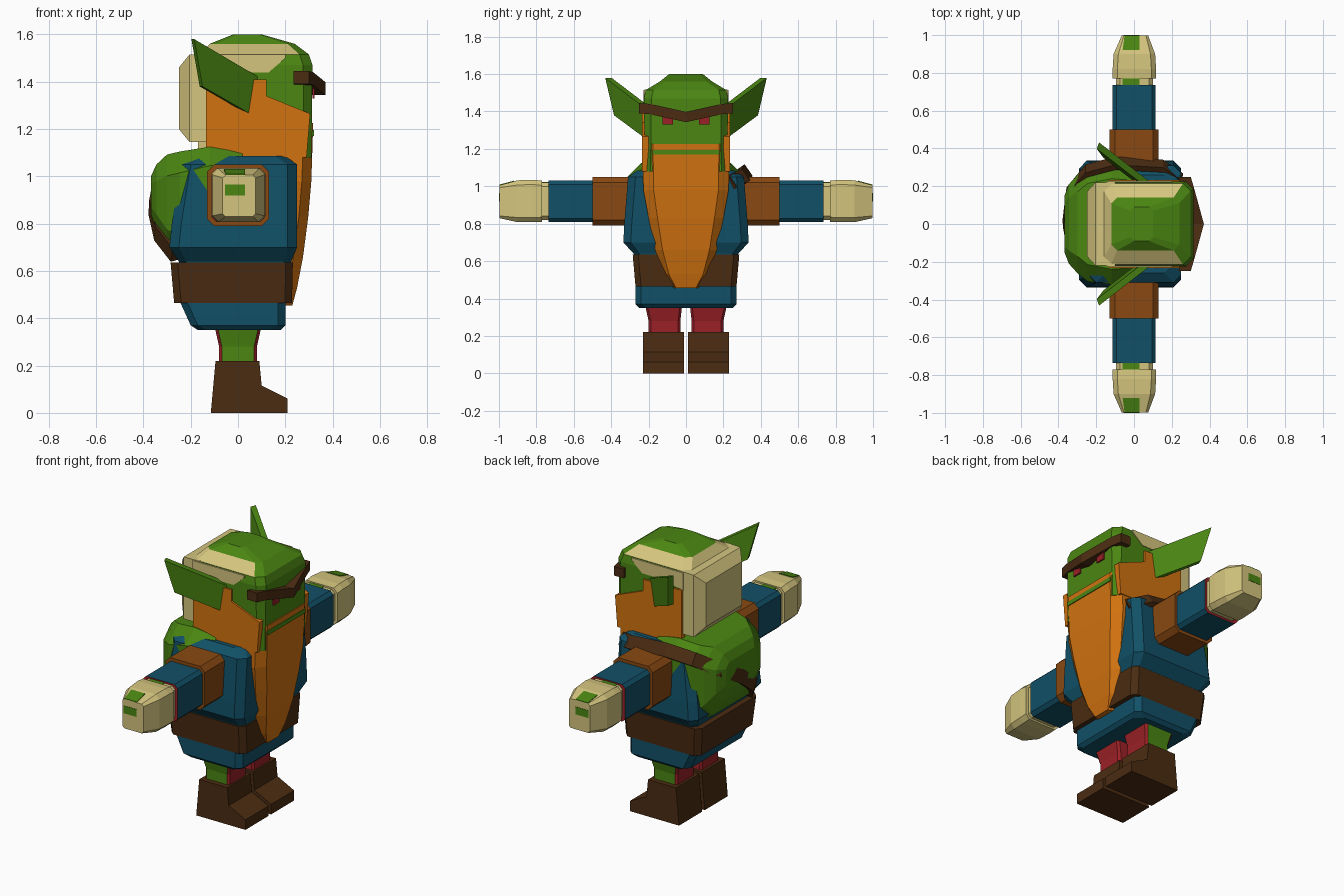
import bpy, bmesh
from mathutils import Vector

if "Cube" in bpy.data.objects:
    bpy.data.objects.remove(bpy.data.objects["Cube"])

COL = {
    "green": (.07, .24, .006), "orange": (.64, .17, .005), "beige": (.66, .56, .21),
    "blue": (.0056, .08, .135), "dark_brown": (.07, .025, .006),
    "leather": (.25, .066, .006), "red": (.33, .015, .02),
}
MAT = {}
for n, c in COL.items():
    MAT[n] = bpy.data.materials.new(n)
    MAT[n].diffuse_color = (*c, 1)


def build(name, rings, mats, rule=None):
    """Skin a list of equal-length rings, cap both ends."""
    bm = bmesh.new()
    vs = [[bm.verts.new(p) for p in r] for r in rings]
    k = len(rings[0])
    for a, b in zip(vs, vs[1:]):
        for i in range(k):
            bm.faces.new((a[i], a[(i + 1) % k], b[(i + 1) % k], b[i]))
    bm.faces.new(vs[0])
    bm.faces.new(vs[-1])
    bmesh.ops.recalc_face_normals(bm, faces=bm.faces)
    bm.normal_update()
    if rule:
        for f in bm.faces:
            f.material_index = int(rule(f.calc_center_median(), f.normal))
    me = bpy.data.meshes.new(name)
    bm.to_mesh(me)
    bm.free()
    for m in mats.split():
        me.materials.append(MAT[m])
    ob = bpy.data.objects.new(name, me)
    bpy.context.collection.objects.link(ob)
    return ob


def loft(name, axis, rows, mats, rule=None, s=1):
    """Rows of (position, a0, a1, b0, b1, chamfer) along an axis; s mirrors in y."""
    rings = []
    for t, a0, a1, b0, b1, c in rows:
        if c:
            q = [(a0 + c, b0), (a1 - c, b0), (a1, b0 + c), (a1, b1 - c),
                 (a1 - c, b1), (a0 + c, b1), (a0, b1 - c), (a0, b0 + c)]
        else:
            q = [(a0, b0), (a1, b0), (a1, b1), (a0, b1)]
        put = {"x": lambda a, b: (t, s * a, b), "y": lambda a, b: (a, s * t, b),
               "z": lambda a, b: (a, s * b, t)}[axis]
        rings.append([put(a, b) for a, b in q])
    return build(name, rings, mats, rule)


def slab(name, prof, y0, y1, mat, s=1):
    """Extrude an x-z profile between two y positions."""
    return build(name, [[(x, s * y, z) for x, z in prof] for y in (y0, y1)], mat)


# Torso, skirt and belt
loft("skirt", "z", [(.35, -.17, .18, -.25, .25, .04), (.37, -.2, .2, -.27, .27, .03),
                    (.48, -.25, .2, -.27, .27, .03)], "blue")
loft("belt", "z", [(.465, -.27, .228, -.27, .27, .03),
                   (.635, -.285, .232, -.285, .285, .03)], "dark_brown")
loft("torso", "z", [(.6, -.25, .22, -.27, .27, .03), (.64, -.25, .225, -.28, .28, .03),
                    (.7, -.29, .25, -.335, .335, .04), (.8, -.28, .25, -.33, .33, .04),
                    (1.05, -.24, .25, -.31, .31, .04), (1.085, -.19, .2, -.26, .26, .04)], "blue")

# Back bag with diagonal strap
loft("back_bag", "x", [(-.368, -.15, .15, .84, 1.0, .03), (-.345, -.21, .21, .77, 1.05, .07),
                       (-.3, -.26, .26, .685, 1.092, .09), (-.245, -.305, .305, .66, 1.105, .09),
                       (-.12, -.32, .32, .69, 1.125, .08), (.02, -.28, .28, .75, 1.1, .05)], "green")
path = [Vector(p) for p in [(.25, .24, 1.02), (.15, .31, 1.055), (-.1, .325, 1.08),
                            (-.25, .285, 1.05), (-.345, .17, .97), (-.365, .0, .87),
                            (-.34, -.15, .76), (-.27, -.24, .67)]]
rings = []
for i, p in enumerate(path):
    t = (path[min(i + 1, 7)] - path[max(i - 1, 0)]).normalized()
    n = p - Vector((0, 0, .85))
    n = (n - t * n.dot(t)).normalized()
    w = t.cross(n) * .038
    rings.append([p + w - n * .02, p + w + n * .012, p - w + n * .012, p - w - n * .02])
build("shoulder_strap", rings, "dark_brown")

# Head, hair block at the back, beard
loft("head", "z", [(1.08, -.12, .31, -.22, .22, .03), (1.47, -.15, .315, -.225, .225, .04),
                   (1.515, -.16, .3, -.215, .215, .04), (1.56, -.12, .24, -.14, .14, .03),
                   (1.6, -.02, .1, -.09, .09, .02)], "green beige",
     lambda c, n: 1.52 < c.z < 1.55 and n.x < .3)
loft("back_hair", "x", [(-.25, -.17, .17, 1.2, 1.46, 0), (-.205, -.22, .22, 1.145, 1.515, 0),
                        (-.1, -.222, .222, 1.145, 1.518, 0)], "beige")
loft("neck", "z", [(1.05, -.17, .1, -.15, .15, 0), (1.16, -.17, .1, -.15, .15, 0)], "beige")
rings = []
for z, x, h in [(1.225, .318, .232), (.98, .31, .228), (.83, .297, .2), (.66, .275, .165),
                (.53, .25, .12), (.455, .23, .07)]:
    rings.append([(.2, -h, z), (x - .04, -h, z), (x, -h * .76, z),
                  (x, h * .76, z), (x - .04, h, z), (.2, h, z)])
build("beard", rings, "orange")
loft("lower_lip", "z", [(z, .312, .321, -.18, .18, 0) for z in (1.17, 1.195)], "green")

# Brow: one bent bar
build("brow", [[(x - .065, y, z), (x, y, z), (x, y, z + .055), (x - .065, y, z + .055)]
               for x, y, z in [(.3, -.25, 1.39), (.318, -.19, 1.385), (.37, 0, 1.343),
                               (.318, .19, 1.385), (.3, .25, 1.39)]], "dark_brown")

for s, side in ((-1, "right"), (1, "left")):
    # Side whiskers and hair band
    slab(side + "_whisker", [(-.135, 1.08), (.29, 1.08), (.305, 1.265), (.12, 1.34),
                             (.12, 1.41), (-.135, 1.41)], .2, .234, "orange", s)
    slab(side + "_hair_band", [(-.14, 1.41), (.0, 1.44), (.13, 1.44), (.2, 1.5),
                               (.2, 1.514), (-.14, 1.514)], .221, .228, "beige", s)
    # Eye plate
    loft(side + "_eye", "x", [(x, .07, .125, 1.33, 1.38, 0) for x in (.315, .324)], "red", s=s)
    # Ear
    outer = [Vector(p) for p in [(-.185, .432, 1.58), (.095, .215, 1.415),
                                 (.05, .23, 1.265), (-.15, .385, 1.38)]]
    d = Vector((-.012, -.034, 0))
    build(side + "_ear", [[(p.x, s * p.y, p.z) for p in r]
                          for r in (outer, [p + d for p in outer])], "green")
    # Arm: shoulder cuff, sleeve, wrist, fist
    loft(side + "_shoulder_cuff", "y", [(.28, -.13, .13, .79, 1.05, .03),
                                        (.5, -.13, .13, .79, 1.05, .03)], "leather", s=s)
    loft(side + "_sleeve", "y", [(.45, -.113, .115, .808, 1.03, .02),
                                 (.735, -.113, .115, .808, 1.03, .02)], "blue red",
         lambda c, n: abs(n.y) > .9, s)
    loft(side + "_wrist", "y", [(.7, -.095, .1, .82, 1.02, .02),
                                (.8, -.095, .1, .82, 1.02, .02)], "beige", s=s)
    loft(side + "_fist", "y", [(.77, -.113, .117, .81, 1.03, .025),
                               (.82, -.113, .117, .808, 1.035, .025),
                               (.9, -.108, .112, .808, 1.032, .025),
                               (.998, -.065, .075, .83, 1.005, .012)], "beige", s=s)
    # Green marks on wrist and fist
    loft(side + "_wrist_mark", "y", [(y, -.06, .03, 1.015, 1.023, 0) for y in (.735, .772)],
         "green", s=s)
    loft(side + "_fist_mark", "y", [(y, -.055, .03, .92, .965, 0) for y in (.995, 1.0)],
         "green", s=s)
    loft(side + "_fist_top_mark", "y", [(.92, -.06, .03, 1.02, 1.03, 0),
                                        (.998, -.05, .03, 1.0, 1.009, 0)], "green", s=s)
    # Leg with green outer side, and boot
    loft(side + "_leg", "z", [(.2, -.08, .08, .03, .2, .012), (.28, -.08, .08, .03, .2, .012),
                              (.37, -.1, .1, .02, .22, .012)], "red green",
         lambda c, n: n.y * s > .8, s)
    slab(side + "_boot", [(-.115, 0), (.21, 0), (.21, .06), (.1, .115), (.09, .22),
                          (-.095, .22)], .012, .23, "dark_brown", s)

for m in bpy.data.materials:
    if m.users and not m.is_grease_pencil:
        m.use_nodes = True
        m.node_tree.nodes["Principled BSDF"].inputs["Base Color"].default_value = m.diffuse_color
